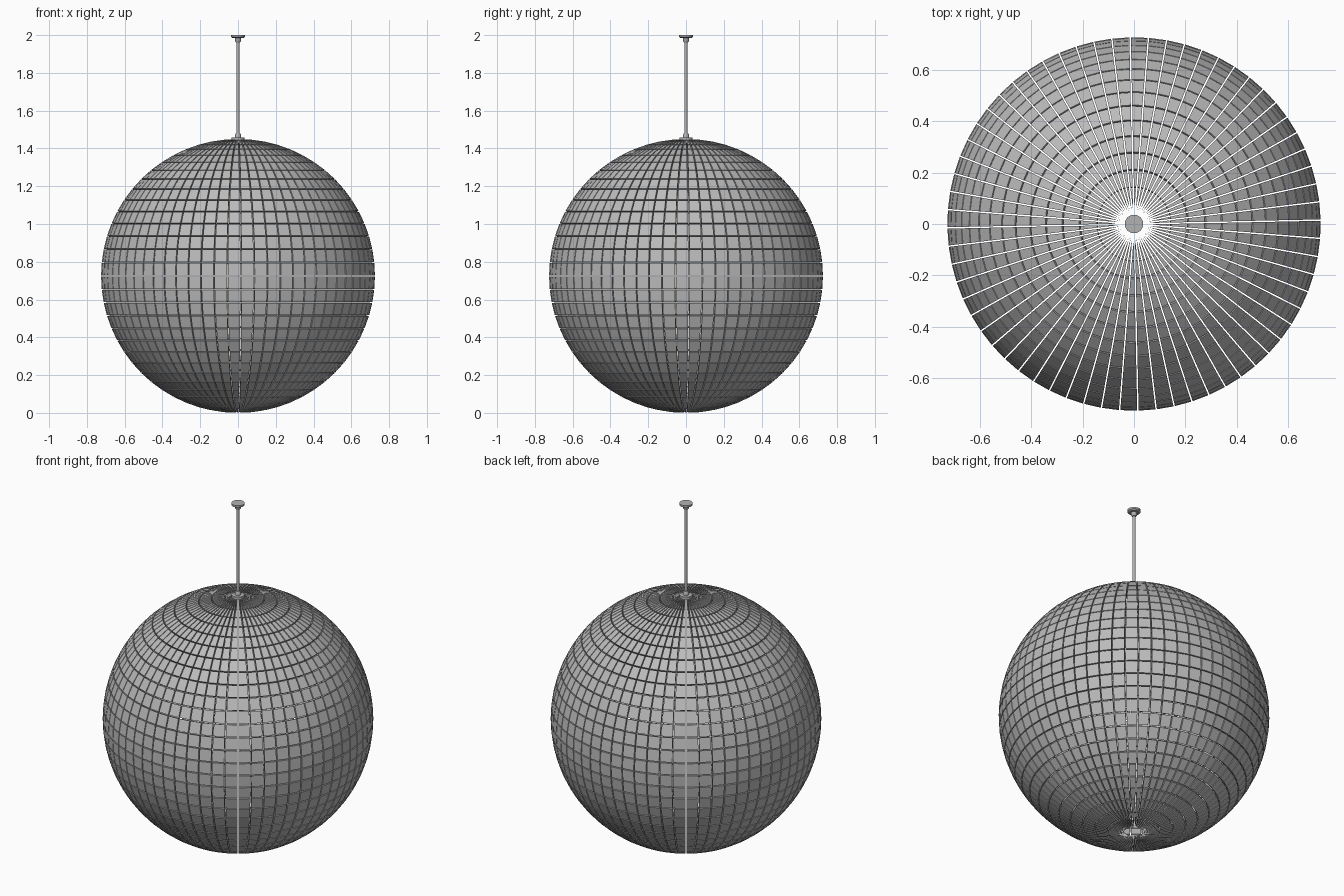
import bpy, bmesh, math
from mathutils import Vector

cube = bpy.data.objects.get("Cube")
if cube:
    bpy.data.objects.remove(cube)

RADIUS = 0.725      # ball radius, also its centre height
DEPTH = 0.02        # tile thickness
GAP = 0.0055        # open joint between tiles
COLUMNS, ROWS = 64, 32


def material(name, grey):
    mat = bpy.data.materials.new(name)
    mat.use_nodes = True
    colour = (grey, grey, grey, 1)
    mat.diffuse_color = colour
    mat.node_tree.nodes["Principled BSDF"].inputs["Base Color"].default_value = colour
    return mat


def finish(name, bm, mat):
    bmesh.ops.recalc_face_normals(bm, faces=bm.faces)
    mesh = bpy.data.meshes.new(name)
    bm.to_mesh(mesh)
    bm.free()
    mesh.materials.append(mat)
    obj = bpy.data.objects.new(name, mesh)
    bpy.context.collection.objects.link(obj)
    return obj


def lathe(name, profile, mat, sides=32):
    """Spin (radius, height) points about the vertical axis."""
    bm = bmesh.new()
    verts = [bm.verts.new((r, 0, z)) for r, z in profile]
    edges = [bm.edges.new(pair) for pair in zip(verts, verts[1:])]
    bmesh.ops.spin(bm, geom=verts + edges, cent=(0, 0, 0), axis=(0, 0, 1),
                   angle=math.tau, steps=sides, use_merge=True)
    bmesh.ops.remove_doubles(bm, verts=bm.verts, dist=0.0001)
    obj = finish(name, bm, mat)
    bpy.ops.object.select_all(action="DESELECT")
    obj.select_set(True)
    bpy.context.view_layer.objects.active = obj
    bpy.ops.object.shade_smooth_by_angle(angle=math.radians(35))
    return obj


def point(radius, polar, azimuth):
    ring = math.sin(polar) * radius
    return Vector((ring * math.cos(azimuth), ring * math.sin(azimuth),
                   RADIUS + radius * math.cos(polar)))


mirror = material("mirror grey", 0.50)
metal = material("metal grey", 0.45)

# Mirror tiles: separate flat blocks with an even joint, open at both poles
bm = bmesh.new()
half_step = math.pi / COLUMNS
pole_limit = math.asin(GAP / (2 * half_step * (RADIUS - DEPTH))) + 0.001
turn = math.radians(1.2)
for row in range(ROWS):
    joint = GAP / 2 / RADIUS
    low = max(math.pi * row / ROWS + joint, pole_limit)
    high = min(math.pi * (row + 1) / ROWS - joint, math.pi - pole_limit)
    if high <= low:
        continue
    for column in range(COLUMNS):
        middle = turn + half_step * (2 * column + 1)
        layers = []
        for radius in (RADIUS, RADIUS - DEPTH):
            corners = []
            for polar, side in ((low, -1), (high, -1), (high, 1), (low, 1)):
                half = half_step - GAP / (2 * radius * math.sin(polar))
                corners.append(bm.verts.new(point(radius, polar, middle + side * half)))
            layers.append(corners)
        outer, inner = layers
        bm.faces.new(outer)
        bm.faces.new(inner[::-1])
        for i in range(4):
            j = (i + 1) % 4
            bm.faces.new((outer[j], outer[i], inner[i], inner[j]))
finish("mirror_tiles", bm, mirror)

# Hanging rod with its fittings
lathe("rod", [(0, 1.45), (0.008, 1.45), (0.008, 1.975), (0, 1.975)], metal, 16)
lathe("ball_plate", [(0, 1.443), (0.034, 1.443), (0.034, 1.458), (0, 1.458)], metal)
lathe("lower_collar", [(0, 1.455), (0.015, 1.455), (0.015, 1.475),
                       (0.011, 1.481), (0, 1.481)], metal, 24)
lathe("upper_collar", [(0, 1.962), (0.011, 1.962), (0.015, 1.968),
                       (0.015, 1.987), (0, 1.987)], metal, 24)
lathe("ceiling_disc", [(0, 1.984), (0.028, 1.984), (0.036, 1.99),
                       (0.036, 2.0), (0, 2.0)], metal)
